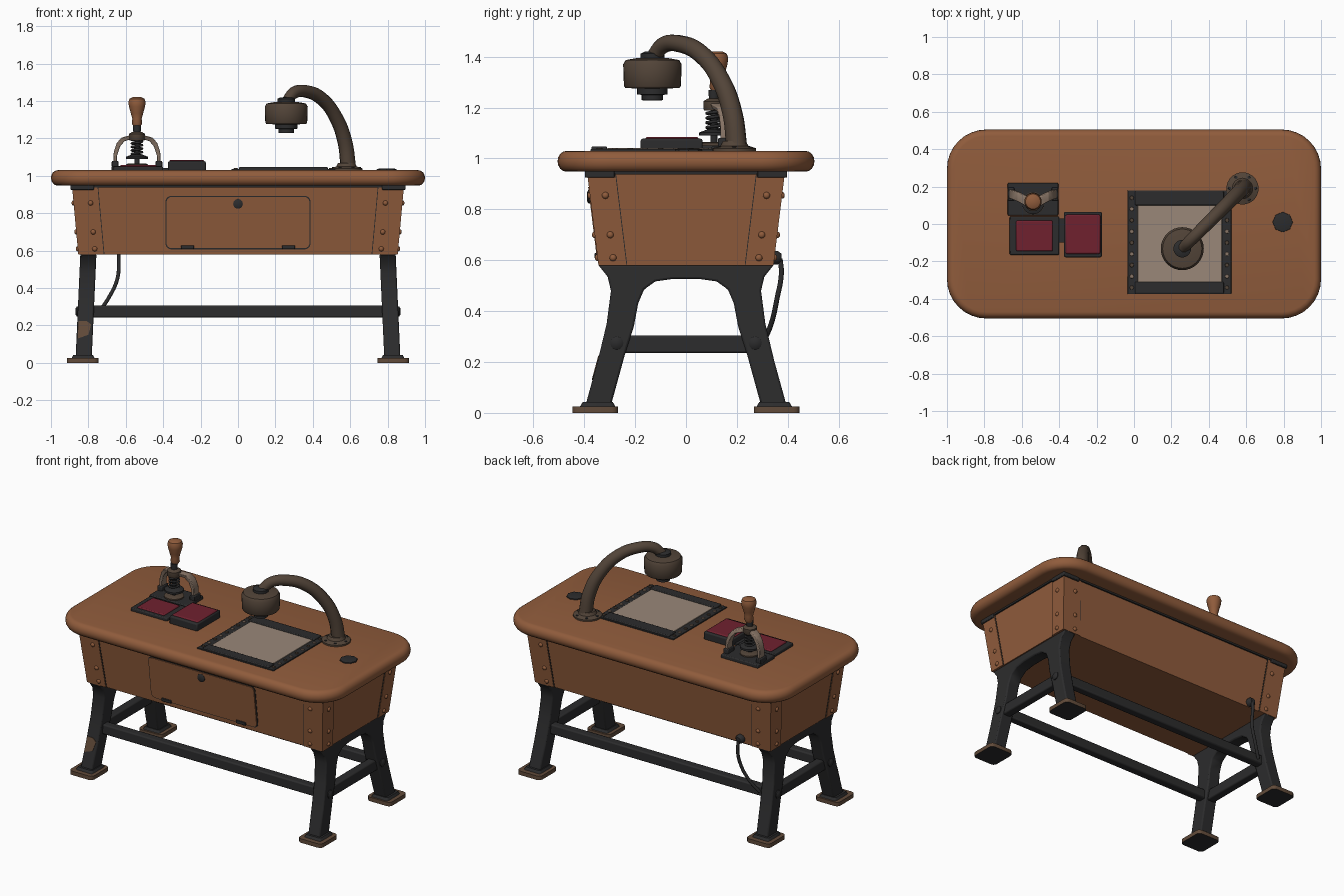
import bpy, bmesh, math
from mathutils import Vector

if "Cube" in bpy.data.objects:
    bpy.data.objects.remove(bpy.data.objects["Cube"])

def material(name, rgb):
    m = bpy.data.materials.new(name)
    m.use_nodes = True
    m.diffuse_color = (*rgb, 1)
    m.node_tree.nodes["Principled BSDF"].inputs["Base Color"].default_value = (*rgb, 1)
    return m

WOOD = material("warm wood", (.28, .107, .045))
IRON = material("black iron", (.025, .025, .026))
BRONZE = material("dull bronze", (.085, .058, .04))
RUST = material("rusty brown", (.12, .07, .042))
WORN = material("worn metal", (.25, .18, .135))
SCREEN = material("pale screen", (.32, .245, .19))
RED = material("red ink", (.16, .015, .028))

def finish(name, bm, mat, bevel=0, smooth=True):
    bmesh.ops.recalc_face_normals(bm, faces=bm.faces)
    mesh = bpy.data.meshes.new(name)
    bm.to_mesh(mesh)
    bm.free()
    mesh.materials.append(mat)
    ob = bpy.data.objects.new(name, mesh)
    bpy.context.collection.objects.link(ob)
    if bevel:
        mod = ob.modifiers.new("Bevel", 'BEVEL')
        mod.width, mod.segments, mod.limit_method = bevel, 2, 'ANGLE'
    if smooth:
        bpy.ops.object.select_all(action='DESELECT')
        ob.select_set(True)
        bpy.context.view_layer.objects.active = ob
        bpy.ops.object.shade_smooth_by_angle(angle=math.radians(40))
    return ob

def loft(name, rings, mat, bevel=0, smooth=True):
    """Skin matching rings of points and cap both ends."""
    bm = bmesh.new()
    vs = [[bm.verts.new(p) for p in ring] for ring in rings]
    n = len(vs[0])
    for a, b in zip(vs, vs[1:]):
        for i in range(n):
            bm.faces.new((a[i], a[(i + 1) % n], b[(i + 1) % n], b[i]))
    bm.faces.new(vs[0])
    bm.faces.new(vs[-1])
    return finish(name, bm, mat, bevel, smooth)

def box(name, x0, x1, y0, y1, z0, z1, mat, bevel=0):
    rings = [[(x0, y0, z), (x1, y0, z), (x1, y1, z), (x0, y1, z)] for z in (z0, z1)]
    return loft(name, rings, mat, bevel)

def lathe(name, centre, profile, mat, n=24, axis=(0, 0, 1)):
    """Turn (radius, height) pairs about an axis through centre."""
    q = Vector((0, 0, 1)).rotation_difference(Vector(axis))
    rings = [[Vector(centre) + q @ Vector((r * math.cos(i * math.tau / n), r * math.sin(i * math.tau / n), h))
              for i in range(n)] for r, h in profile]
    return loft(name, rings, mat)

def pipe(name, points, radius, mat, taper=1):
    cu = bpy.data.curves.new(name, 'CURVE')
    cu.dimensions, cu.bevel_depth, cu.bevel_resolution = '3D', radius, 3
    cu.use_fill_caps, cu.resolution_u = True, 6
    sp = cu.splines.new('BEZIER')
    sp.bezier_points.add(len(points) - 1)
    for i, (bp, p) in enumerate(zip(sp.bezier_points, points)):
        bp.co, bp.handle_left_type, bp.handle_right_type = p, 'AUTO', 'AUTO'
        bp.radius = 1 + (taper - 1) * i / (len(points) - 1)
    cu.materials.append(mat)
    ob = bpy.data.objects.new(name, cu)
    bpy.context.collection.objects.link(ob)

def rounded(hx, hy, r, n=8):
    """Rounded rectangle outline."""
    pts = []
    for k, (sx, sy) in enumerate([(1, 1), (-1, 1), (-1, -1), (1, -1)]):
        for i in range(n + 1):
            a = math.pi / 2 * (k + i / n)
            pts.append((sx * (hx - r) + r * math.cos(a), sy * (hy - r) + r * math.sin(a)))
    return pts

# Table top with a rounded rim
rim = []
for i in range(9):
    a = -math.pi / 2 + math.pi * i / 8
    inset = .035 * (1 - math.cos(a))
    rim.append([(x, y, .989 + .041 * math.sin(a)) for x, y in rounded(1 - inset, .505 - inset, .21 - inset)])
loft("table_top", rim, WOOD)

# Tapered cabinet
def half_x(z):
    return .848 + .032 * (z - .58) / .35
def half_y(z):
    return .338 + .043 * (z - .58) / .35
def section(z, grow=0):
    x, y = half_x(z) + grow, half_y(z) + grow
    return [(x, y, z), (-x, y, z), (-x, -y, z), (x, -y, z)]
loft("cabinet", [section(.58), section(.95)], WOOD, smooth=False)
loft("cabinet_trim", [section(.938, .01), section(.95, .01)], IRON, smooth=False)

SIGNS = [(sx, sy) for sx in (1, -1) for sy in (1, -1)]
DOME = [(.014, 0), (.012, .007), (.006, .011)]
for sx, sy in SIGNS:
    # Corner plates, one dark edge line under one wood plate
    for label, mat, grow, wide, z0 in (("edge", IRON, .003, .134, .582), ("plate", WOOD, .006, .13, .58)):
        rings = []
        for z in (z0, .938):
            x, y = half_x(z), half_y(z)
            ell = [(x + grow, y + grow), (x - wide, y + grow), (x - wide, y - .01),
                   (x - .01, y - .01), (x - .01, y - wide * .8), (x + grow, y - wide * .8)]
            rings.append([(sx * a, sy * b, z) for a, b in ell])
        loft("corner_" + label, rings, mat, smooth=False)
    for z in (.61, .70, .855):
        lathe("front_rivet", (sx * (half_x(z) - .085), sy * (half_y(z) + .005), z), DOME, WOOD, 10, (0, sy, 0))
        lathe("side_rivet", (sx * (half_x(z) + .005), sy * (half_y(z) - .055), z), DOME, WOOD, 10, (sx, 0, 0))
    xs, ys = sorted((sx * .77, sx * .895)), sorted((sy * .28, sy * .398))
    box("top_bracket", *xs, *ys, .925, .952, IRON, .004)

# Drop-front door with lock and hinges
def front_plate(name, hx, hz, r, lift, mat):
    rings = [[(x, -half_y(z + .75) - d, z + .75) for x, z in rounded(hx, hz, r)] for d in (-.005, lift)]
    return loft(name, rings, mat)
front_plate("door_gap", .388, .143, .032, .003, IRON)
front_plate("door", .382, .137, .028, .009, WOOD)
lathe("door_lock", (0, -half_y(.85) - .006, .85), [(.026, 0), (.026, .007), (.017, .012)], IRON, 16, (0, -1, 0))
for x in (-.27, .27):
    box("door_hinge", x - .035, x + .035, -.36, -.34, .608, .628, IRON, .003)

# Cast leg frames at both ends
outer = [(.395, .03), (.348, .2), (.312, .35), (.295, .48), (.308, .535), (.345, .582)]
inner = [(.295, .03), (.24, .23), (.205, .34), (.188, .43), (.165, .485), (.12, .517), (.05, .527)]
outline = (outer + [(-y, z) for y, z in reversed(outer)]
           + [(-y, z) for y, z in inner] + list(reversed(inner)))
def leg_x(z):
    return .825 - .025 * (z - .03) / .55
for s in (1, -1):
    loft("leg_frame", [[(s * (leg_x(z) + d), y, z) for y, z in outline] for d in (-.043, .043)], IRON, .008)
    xs = sorted((s * .79, s * .845))
    box("end_stretcher", *xs, -.25, .25, .235, .305, IRON, .008)
    for t in (1, -1):
        lathe("stretcher_bolt", (s * .85, t * .272, .275), [(.026, 0), (.026, .012), (.014, .02)], IRON, 12, (s, 0, 0))
        # Foot with a dark sole
        foot = loft("foot", [[(s * .83 + x, t * .357 + y, z) for x, y in rounded(.085, .09, .025, 3)]
                             for z in (0, .026)], RUST)
        foot.data.materials.append(IRON)
        for f in foot.data.polygons:
            f.material_index = int(f.normal.z < -.5)
        loft("foot_collar", [[(s * .828 + x * k, t * .347 + y * k, z) for x, y in rounded(.062, .07, .015, 3)]
                             for k, z in ((1, .024), (.85, .042))], IRON)
for t in (1, -1):
    ys = sorted((t * .245, t * .30))
    box("long_stretcher", -.79, .79, *ys, .243, .307, IRON, .008)

# Worn patch on the front right leg
patch = [(-.858, .13), (-.80, .15), (-.785, .205), (-.81, .225), (-.853, .225)]
loft("worn_patch", [[(x, -(.402 - .27 * (z - .002)) - d, z) for x, z in patch] for d in (-.005, .003)], RUST, smooth=False)

# Power cable at the back
lathe("cable_socket", (-.64, .335, .61), [(.028, 0), (.028, .025), (.016, .04)], IRON, 14, (0, 1, 0))
pipe("cable", [(-.64, .37, .605), (-.637, .375, .55), (-.645, .358, .45), (-.69, .335, .35), (-.745, .30, .27)], .01, IRON)

# Work screen with frame and studs
box("screen_frame", -.035, .52, -.375, .18, 1.025, 1.037, IRON, .003)
box("screen", .02, .47, -.31, .10, 1.03, 1.041, SCREEN, .002)
for y0, y1 in ((-.372, -.31), (.10, .176)):
    box("frame_bar", .005, .48, y0, y1, 1.03, 1.047, IRON, .005)
for x in (-.012, .497):
    for i in range(9):
        lathe("frame_stud", (x, -.34 + i * .06, 1.034), [(.012, 0), (.01, .008)], WORN if i % 2 else BRONZE, 8)

# Curved lamp
lathe("lamp_base", (.58, .19, 1.028), [(.086, 0), (.086, .012), (.055, .022), (.045, .04)], BRONZE, 28)
for i in range(6):
    a = i * math.tau / 6
    lathe("lamp_base_bolt", (.58 + .068 * math.cos(a), .19 + .068 * math.sin(a), 1.038), [(.01, 0), (.008, .01)], IRON, 8)
pipe("lamp_arm", [(.59, .2, 1.04), (.572, .182, 1.18), (.525, .135, 1.31), (.45, .06, 1.41),
                  (.37, -.02, 1.45), (.30, -.09, 1.445), (.262, -.128, 1.40)], .042, BRONZE, .72)
lathe("lamp_head", (.258, -.132, 0), [(.05, 1.275), (.106, 1.277), (.112, 1.285), (.115, 1.37), (.105, 1.387), (.06, 1.395)], BRONZE, 32)
lathe("lamp_collar", (.258, -.132, 0), [(.047, 1.39), (.047, 1.412), (.03, 1.42)], IRON)
lathe("lamp_lens", (.258, -.132, 0), [(.035, 1.228), (.042, 1.23), (.042, 1.25), (.06, 1.252), (.06, 1.28)], IRON)

# Inlet disc
lathe("inlet_disc", (.795, .01, 1.025), [(.055, 0), (.053, .011), (.04, .014)], IRON, 8)

# Ink pads
box("low_tray", -.665, -.40, -.165, .04, 1.025, 1.05, IRON, .006)
box("low_pad", -.63, -.435, -.145, .018, 1.04, 1.058, RED, .006)
box("tall_tray", -.375, -.172, -.178, .065, 1.025, 1.078, IRON, .008)
box("tall_pad", -.367, -.18, -.16, .05, 1.06, 1.085, RED, .008)
box("tray_link", -.41, -.37, -.10, .03, 1.025, 1.042, IRON)

# Hand stamp press
SX, SY = -.54, .11
box("press_base", -.675, -.405, .045, .22, 1.025, 1.052, IRON, .006)
for s in (1, -1):
    path = [(.118, .16, 1.05), (.115, .16, 1.12), (.10, .155, 1.165), (.075, .145, 1.195), (.02, .115, 1.21)]
    rings = []
    for x, y, z in path:
        rings.append([(SX + s * (x + a), y + b, z + a) for a, b in ((-.009, -.025), (.009, -.025), (.009, .025), (-.009, .025))])
    loft("press_strap", rings, WORN, .004)
    xs = sorted((SX + s * .10, SX + s * .135))
    box("strap_foot", *xs, .125, .195, 1.045, 1.08, IRON, .005)
lathe("press_plate", (SX, SY, 0), [(.06, 1.045), (.06, 1.06), (.05, 1.065)], BRONZE)
lathe("press_foot", (SX, SY, 0), [(.058, 1.09), (.058, 1.102), (.025, 1.115)], IRON)
lathe("press_rod", (SX, SY, 0), [(.014, 1.06), (.014, 1.275)], IRON, 12)
pipe("press_spring", [(SX + .028 * math.cos(i * math.pi / 3), SY + .028 * math.sin(i * math.pi / 3), 1.108 + i * .0031)
                      for i in range(28)], .006, IRON)
lathe("press_collar", (SX, SY, 0), [(.038, 1.188), (.042, 1.195), (.042, 1.225), (.025, 1.235)], BRONZE)
lathe("press_ferrule", (SX, SY, 0), [(.02, 1.235), (.022, 1.27)], IRON, 16)
lathe("press_handle", (SX, SY + .01, 0), [(.018, 1.262), (.028, 1.28), (.025, 1.305), (.033, 1.335), (.043, 1.37),
                                    (.046, 1.395), (.04, 1.412), (.022, 1.421)], WOOD)
